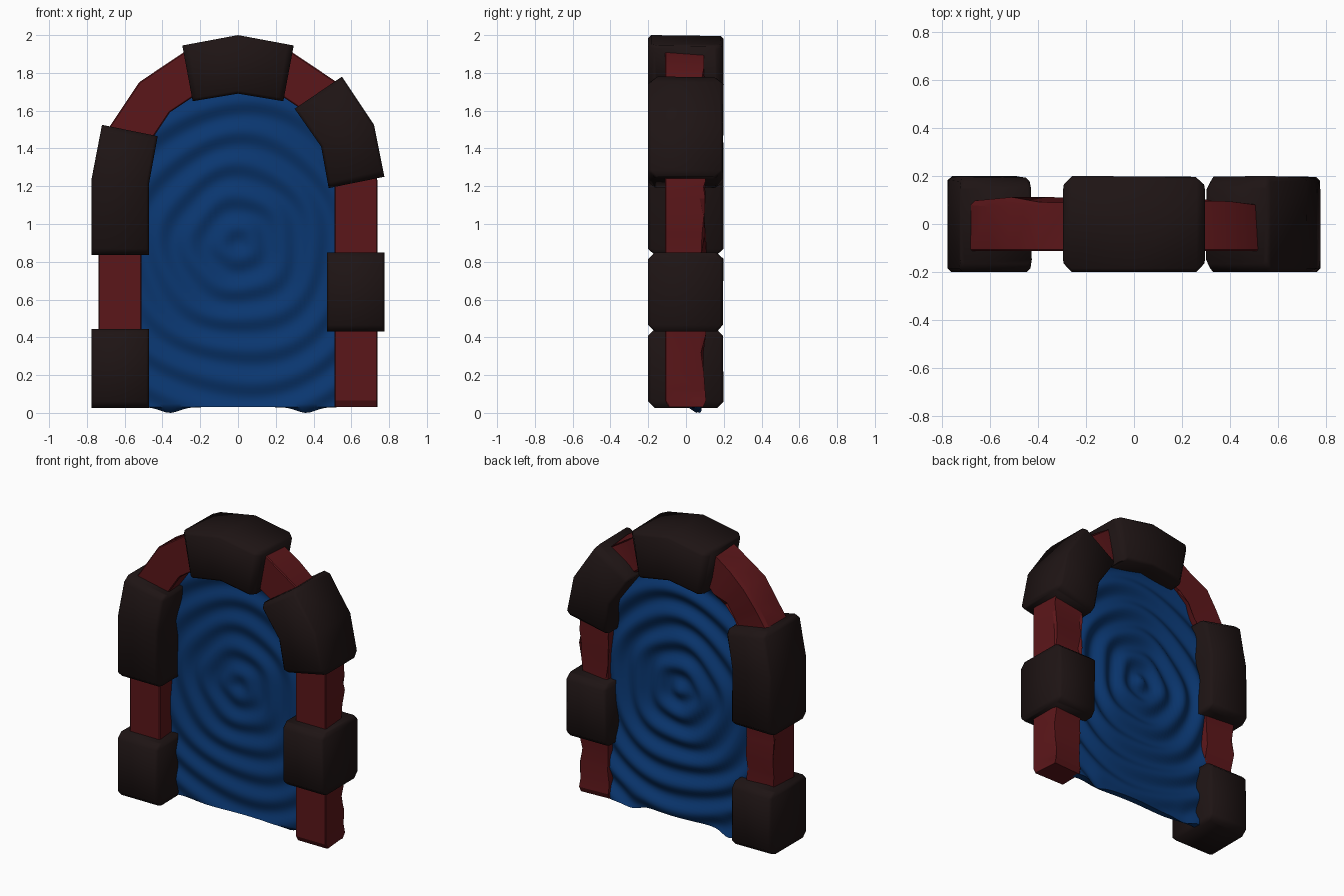
import bpy, bmesh, math, random
from mathutils import Vector

if "Cube" in bpy.data.objects:
    bpy.data.objects.remove(bpy.data.objects["Cube"])

random.seed(4)
SPRING = 1.23  # height where the arch starts to curve


def material(name, rgb):
    m = bpy.data.materials.new(name)
    m.diffuse_color = (*rgb, 1)
    m.use_nodes = True
    m.node_tree.nodes["Principled BSDF"].inputs["Base Color"].default_value = m.diffuse_color
    return m


STONE = material("dark_stone", (0.013, 0.007, 0.007))
RED = material("red_rock", (0.105, 0.008, 0.010))
BLUE = material("blue_water", (0.003, 0.038, 0.165))


def finish(name, bm, mat, angle):
    bmesh.ops.recalc_face_normals(bm, faces=bm.faces)
    me = bpy.data.meshes.new(name)
    bm.to_mesh(me)
    bm.free()
    me.materials.append(mat)
    ob = bpy.data.objects.new(name, me)
    bpy.context.collection.objects.link(ob)
    bpy.ops.object.select_all(action='DESELECT')
    ob.select_set(True)
    bpy.context.view_layer.objects.active = ob
    bpy.ops.object.shade_smooth_by_angle(angle=math.radians(angle))
    return ob


def mix(p, q, t):
    return tuple(Vector(a).lerp(Vector(b), t) for a, b in zip(p, q))


def step_in(pairs, d):
    """Add a station a distance d inside each end."""
    def toward(p, q):
        return mix(p, q, d / (Vector(q[0]) - Vector(p[0])).length)
    return [pairs[0], toward(pairs[0], pairs[1]), *pairs[1:-1],
            toward(pairs[-1], pairs[-2]), pairs[-1]]


def loft(name, pairs, hy, chamfer, taper, rough, mat, angle):
    """Chamfered block swept through (outer, inner) pairs in the xz plane."""
    pairs = step_in(pairs, 0.035)
    bm = bmesh.new()
    rings = []
    for i, (a, b) in enumerate(pairs):
        a, b = Vector(a), Vector(b)
        c = chamfer / (b - a).length
        h = hy - taper if i in (0, len(pairs) - 1) else hy
        ring = []
        for f, y in ((0, -h + chamfer), (c, -h), (1 - c, -h), (1, -h + chamfer),
                     (1, h - chamfer), (1 - c, h), (c, h), (0, h - chamfer)):
            if y > 0:  # the back is rougher than the front
                y -= random.uniform(0, rough)
                f = 0.5 + (f - 0.5) * (1 - random.uniform(0, rough * 4))
            p = a.lerp(b, f)
            ring.append(bm.verts.new((p.x, y, p.y)))
        rings.append(ring)
    for r, s in zip(rings, rings[1:]):
        for k in range(8):
            n = (k + 1) % 8
            bm.faces.new((r[k], r[n], s[n], s[k]))
    bm.faces.new(rings[0])
    bm.faces.new(rings[-1])
    return finish(name, bm, mat, angle)


# Red arch: straight legs and a faceted half circle
def arch_pair(deg):
    c, s = math.cos(math.radians(deg)), math.sin(math.radians(deg))
    return ((0.738 * c, SPRING + 0.738 * s), (0.51 * c, SPRING + 0.51 * s))


leg = [((0.738, z), (0.51, z)) for z in (0.03, 0.22, 0.42, 0.62, 0.84, 1.04)]
curve = [arch_pair(22.5 * i) for i in range(9)]
mirror_leg = [tuple((-x, z) for x, z in p) for p in reversed(leg)]
path = leg + curve + mirror_leg
path = [q for a, b in zip(path, path[1:]) for q in (a, mix(a, b, 0.5))] + [path[-1]]
loft("red_arch", path, 0.112, 0.006, 0.02, 0.035, RED, 25)

# Dark stones clasping the arch, as (outer, inner) stations
stones = {
    "lower_left_stone": [((-.775, .025), (-.47, .025)), ((-.775, .445), (-.47, .445))],
    "upper_left_stone": [((-.775, .835), (-.47, .835)), ((-.775, 1.24), (-.47, 1.22)),
                         ((-.72, 1.525), (-.425, 1.465))],
    "right_stone": [((.775, .43), (.47, .43)), ((.775, .85), (.47, .85))],
    "upper_right_stone": [((.775, 1.25), (.48, 1.19)), ((.72, 1.525), (.44, 1.41)),
                          ((.55, 1.78), (.30, 1.61))],
    "keystone": [((.295, 1.945), (.24, 1.65)), ((0, 2.0), (0, 1.69)),
                 ((-.295, 1.945), (-.24, 1.65))],
}
for name, pairs in stones.items():
    loft(name, pairs, 0.2, 0.016, 0.035, 0.008, STONE, 62)

# Rippled water: one sheet running down the front, under, and up the back
COLS, ROWS = 56, 90
bm = bmesh.new()
grid = []
for j in range(2 * ROWS + 2):
    front = j <= ROWS
    t = 1 - j / ROWS if front else (j - ROWS - 1) / ROWS
    row = []
    for i in range(COLS + 1):
        th = math.pi * (i / COLS - 0.5)
        x = 0.53 * math.sin(th)
        z = 0.03 + (SPRING + 0.53 * math.cos(th) - 0.03) * t
        ang = math.atan2(z - 0.9, x)
        r = math.hypot(x, z - 0.9)
        r += min(r, 0.3) * (0.03 * math.sin(3 * ang + 1) + 0.03 * math.sin(5 * ang + r * 6))
        wave = math.cos(2 * math.pi * r / 0.165)
        y = 0.02 + 0.011 * wave if front else 0.065 + 0.018 * wave
        if not front:  # small drips on the bottom back edge
            z -= 0.03 * math.exp(-((abs(x) - 0.36) / 0.07) ** 2) * max(0, 1 - t * 12)
        row.append(bm.verts.new((x, y, z)))
    grid.append(row)
for a, b in zip(grid, grid[1:]):
    for i in range(COLS):
        bm.faces.new((a[i], a[i + 1], b[i + 1], b[i]))
finish("water_surface", bm, BLUE, 50)
